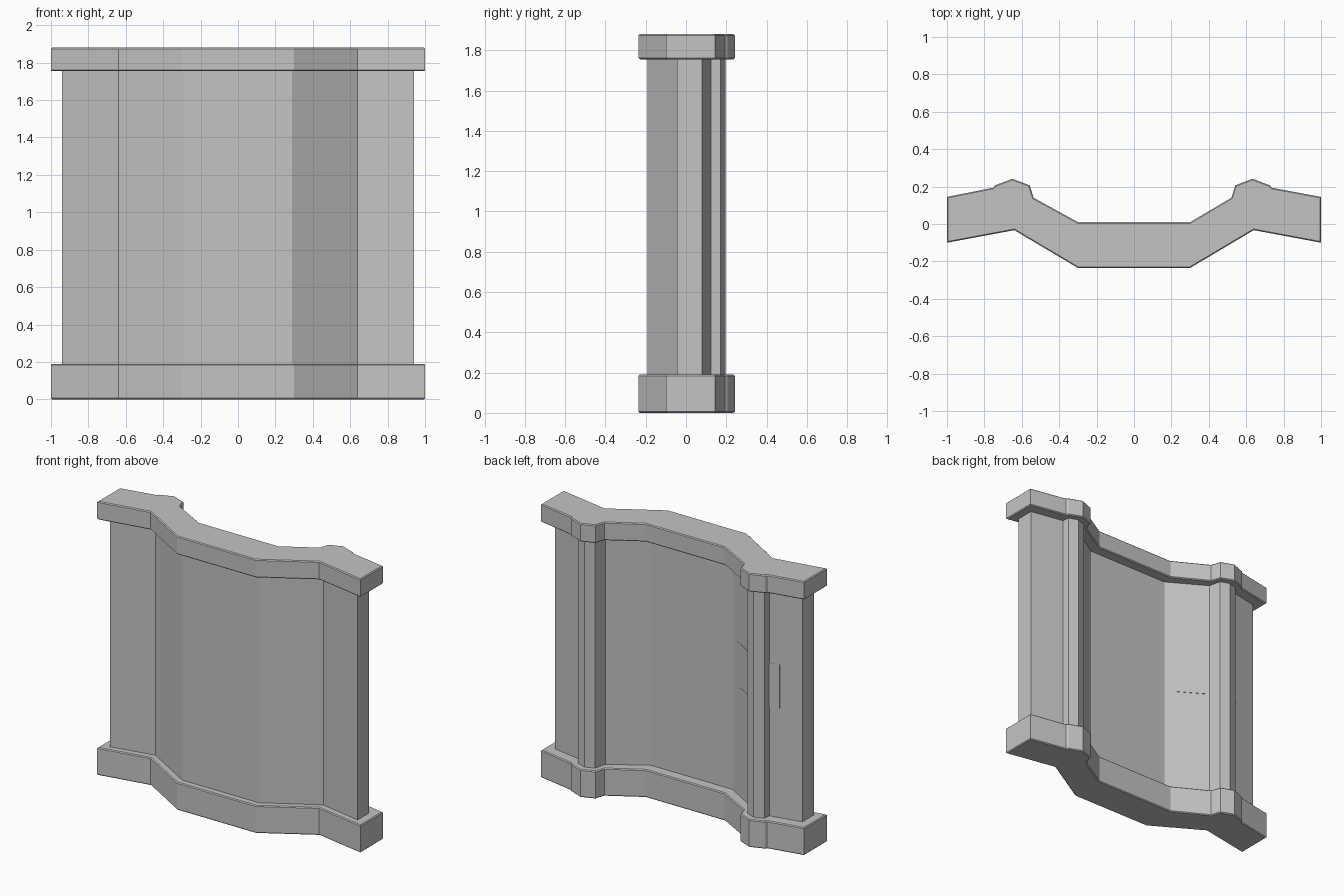
import bpy, bmesh

cube = bpy.data.objects.get("Cube")
if cube:
    bpy.data.objects.remove(cube, do_unlink=True)

stone = bpy.data.materials.new("grey_stone")
stone.use_nodes = True
grey = (0.55, 0.55, 0.55, 1)
stone.diffuse_color = grey
stone.node_tree.nodes["Principled BSDF"].inputs["Base Color"].default_value = grey

SHIFT = -0.008  # both pilasters sit slightly off the fold lines


def mirrored(half, shift=0.0):
    """Full run from +x to -x of a half outline listed from the +x end inwards."""
    return ([(x + shift, y) for x, y in half]
            + [(-x + shift, y) for x, y in reversed(half)])


def outline(front, wing, pilaster, fold):
    """Closed plan: straight front and a back carrying two pilasters."""
    right = [wing] + [(x + SHIFT, y) for x, y in pilaster] + [fold]
    left = [fold] + [(x - SHIFT, y) for x, y in reversed(pilaster)][::-1][::-1] + [wing]
    return mirrored(front)[::-1] + right + [(-x, y) for x, y in left]


def extrude_plan(name, plan, z0, z1, bevel=0.0):
    """Extrude a plan outline upwards, with optional softened rims."""
    bm = bmesh.new()
    base = bm.faces.new([bm.verts.new((x, y, z0)) for x, y in plan])
    lifted = bmesh.ops.extrude_face_region(bm, geom=[base])["geom"]
    bmesh.ops.translate(bm, vec=(0, 0, z1 - z0),
                        verts=[v for v in lifted if isinstance(v, bmesh.types.BMVert)])
    bmesh.ops.recalc_face_normals(bm, faces=bm.faces)
    if bevel:
        rims = [e for e in bm.edges if abs(e.verts[0].co.z - e.verts[1].co.z) < 1e-5]
        bmesh.ops.bevel(bm, geom=rims, offset=bevel, segments=1, affect='EDGES')
    mesh = bpy.data.meshes.new(name)
    bm.to_mesh(mesh)
    bm.free()
    mesh.materials.append(stone)
    obj = bpy.data.objects.new(name, mesh)
    bpy.context.collection.objects.link(obj)
    return obj


# Wide plan shared by plinth and coping
rim_plan = outline(
    front=[(1.0, -0.10), (0.64, -0.033), (0.30, -0.235)],
    wing=(1.0, 0.145),
    pilaster=[(0.745, 0.194), (0.735, 0.207), (0.642, 0.242), (0.55, 0.207), (0.528, 0.14)],
    fold=(0.30, 0.01))

# Narrower plan of the wall panel
wall_plan = outline(
    front=[(0.94, -0.045), (0.638, 0.014), (0.29, -0.19)],
    wing=(0.94, 0.08),
    pilaster=[(0.712, 0.124), (0.708, 0.172), (0.642, 0.196), (0.578, 0.172), (0.558, 0.088)],
    fold=(0.31, -0.063))

extrude_plan("plinth", rim_plan, 0.0, 0.19, 0.006)
extrude_plan("wall_panel", wall_plan, 0.18, 1.76)
extrude_plan("coping", rim_plan, 1.755, 1.88, 0.006)


# Thin flush plates on either side of one pilaster
def flush_plate(name, a, b):
    skin = 0.003
    plan = [a, b, (b[0], b[1] + skin), (a[0], a[1] + skin)]
    extrude_plan(name, plan, 0.94, 1.24)


flush_plate("inner_plate", (-0.55, 0.081), (-0.38, -0.021))
flush_plate("outer_plate", (-0.79, 0.108), (-0.72, 0.122))
